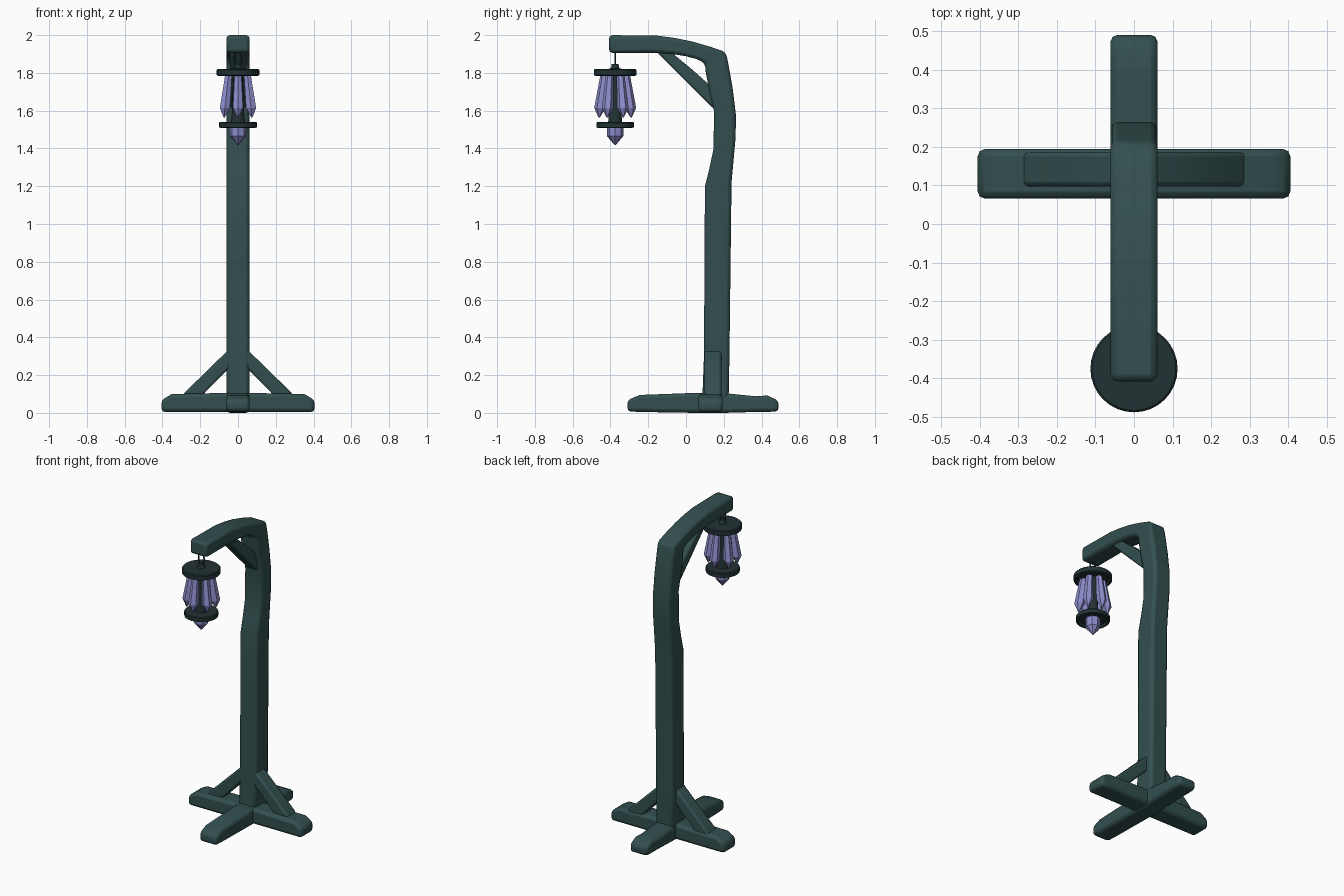
import bpy, bmesh
from math import pi, cos, sin
from mathutils import Vector, Matrix

if "Cube" in bpy.data.objects:
    bpy.data.objects.remove(bpy.data.objects["Cube"])


def material(name, rgb):
    m = bpy.data.materials.new(name)
    m.diffuse_color = (*rgb, 1)
    m.use_nodes = True
    m.node_tree.nodes["Principled BSDF"].inputs["Base Color"].default_value = m.diffuse_color
    return m


WOOD = material("wood", (0.033, 0.078, 0.078))
IRON = material("iron", (0.016, 0.032, 0.035))
CRYSTAL = material("crystal", (0.27, 0.27, 0.62))


def finish(name, bm, mat, smooth=False, bevel=0):
    bmesh.ops.recalc_face_normals(bm, faces=bm.faces)
    me = bpy.data.meshes.new(name)
    bm.to_mesh(me)
    bm.free()
    ob = bpy.data.objects.new(name, me)
    bpy.context.collection.objects.link(ob)
    me.materials.append(mat)
    if bevel:
        b = ob.modifiers.new("bevel", 'BEVEL')
        b.width, b.segments = bevel, 2
        b.limit_method, b.angle_limit = 'ANGLE', 0.8
    if smooth:
        bpy.ops.object.select_all(action='DESELECT')
        ob.select_set(True)
        bpy.context.view_layer.objects.active = ob
        bpy.ops.object.shade_smooth_by_angle(angle=0.7)
    return ob


def skin(bm, rings):
    """Bridge equal rings of points and cap both ends."""
    vs = [[bm.verts.new(p) for p in r] for r in rings]
    n = len(vs[0])
    for a, b in zip(vs, vs[1:]):
        for i in range(n):
            j = (i + 1) % n
            bm.faces.new((a[i], a[j], b[j], b[i]))
    bm.faces.new(vs[0])
    bm.faces.new(vs[-1])


def beam(name, pairs, half, along_x=False, mid=0, bevel=0.018):
    """Beam from (inner, outer) edge pairs in a vertical plane, with a half thickness."""
    def at(p, s):
        return (p[0], mid + s, p[1]) if along_x else (mid + s, p[0], p[1])
    bm = bmesh.new()
    skin(bm, [[at(a, -half), at(a, half), at(b, half), at(b, -half)] for a, b in pairs])
    return finish(name, bm, WOOD, True, bevel)


def lathe(name, profile, sides, mat, centre, smooth=False):
    bm = bmesh.new()
    skin(bm, [[(centre[0] + r * cos(2 * pi * i / sides), centre[1] + r * sin(2 * pi * i / sides), z)
               for i in range(sides)] for r, z in profile])
    return finish(name, bm, mat, smooth)


# Curved post running into the overhanging arm
beam("post_and_arm", [
    ((0.085, 0.04), (0.225, 0.04)), ((0.095, 0.3), (0.23, 0.3)),
    ((0.098, 0.8), (0.236, 0.8)), ((0.1, 1.2), (0.241, 1.22)),
    ((0.125, 1.3), (0.25, 1.32)), ((0.146, 1.4), (0.263, 1.46)),
    ((0.148, 1.6), (0.264, 1.58)), ((0.125, 1.7), (0.247, 1.72)),
    ((0.105, 1.8), (0.222, 1.86)), ((0.1, 1.85), (0.21, 1.91)),
    ((0.06, 1.872), (0.13, 1.938)), ((0.0, 1.888), (0.03, 1.967)),
    ((-0.07, 1.9), (-0.06, 1.985)), ((-0.16, 1.906), (-0.15, 1.997)),
    ((-0.408, 1.906), (-0.408, 2.0))], 0.061)

# Diagonal brace under the arm
beam("arm_brace", [((-0.17, 1.925), (-0.09, 1.935)), ((-0.13, 1.885), (-0.055, 1.89)),
                   ((0.0, 1.755), (0.03, 1.82)), ((0.14, 1.617), (0.12, 1.74)),
                   ((0.18, 1.6), (0.17, 1.7))], 0.042, bevel=0.012)

# Crossed feet with sloping ends
beam("long_foot", [((-0.31, 0.008), (-0.31, 0.068)), ((-0.245, 0.005), (-0.245, 0.095)),
                   ((0.05, 0.0), (0.05, 0.106)), ((0.2, 0.0), (0.2, 0.105)),
                   ((0.37, 0.005), (0.37, 0.088)), ((0.43, 0.005), (0.43, 0.092)),
                   ((0.49, 0.008), (0.49, 0.065))], 0.061)
beam("cross_foot", [((s * x, 0.005), (s * x, z)) for s, x, z in [
    (-1, 0.405, 0.068), (-1, 0.35, 0.1), (-1, 0.1, 0.105),
    (1, 0.1, 0.105), (1, 0.35, 0.1), (1, 0.405, 0.068)]], 0.064, True, 0.13)

# Side braces at the foot of the post
for side, s in (("left", -1), ("right", 1)):
    beam(side + "_foot_brace", [((s * 0.17, 0.06), (s * 0.31, 0.06)),
                                ((s * 0.18, 0.105), (s * 0.28, 0.11)),
                                ((s * 0.06, 0.225), (s * 0.06, 0.325)),
                                ((s * 0.03, 0.25), (s * 0.03, 0.34))],
         0.045, True, 0.142, 0.012)

# Lantern: lathed iron frame
C = (0, -0.375)
lathe("lantern_cap", [(0.09, 1.797), (0.1, 1.783), (0.113, 1.788), (0.113, 1.815),
                      (0.108, 1.82), (0.03, 1.822)], 32, IRON, C, True)
lathe("cap_knob", [(0.028, 1.815), (0.02, 1.832), (0.018, 1.848)], 12, IRON, C, True)
lathe("lantern_core", [(0.035, 1.8), (0.027, 1.75), (0.03, 1.62), (0.038, 1.53)], 12, IRON, C, True)
lathe("lantern_tray", [(0.078, 1.522), (0.088, 1.508), (0.1, 1.512), (0.1, 1.536),
                       (0.095, 1.541), (0.03, 1.541)], 32, IRON, C, True)

# Hanging link
bm = bmesh.new()
R, r, n, m = 0.02, 0.005, 20, 6
ring = [[bm.verts.new((C[0] + (R + r * cos(b)) * cos(a), C[1] + r * sin(b),
                       1.877 + 2.0 * (R + r * cos(b)) * sin(a)))
         for b in (2 * pi * j / m for j in range(m))] for a in (2 * pi * i / n for i in range(n))]
for i in range(n):
    for j in range(m):
        k, l = (i + 1) % n, (j + 1) % m
        bm.faces.new((ring[i][j], ring[k][j], ring[k][l], ring[i][l]))
finish("hanging_link", bm, IRON, True)

# Six faceted crystals leaning outward around the core
for i in range(6):
    bm = bmesh.new()
    rings = []
    for out, z, rad in [(0.058, 1.785, 0.021), (0.08, 1.615, 0.031), (0.085, 1.563, 0.003)]:
        rings.append([Vector((out + rad * cos(t), rad * sin(t), z))
                      for t in (pi / 3 * k for k in range(6))])
    skin(bm, rings)
    bm.transform(Matrix.Translation((C[0], C[1], 0)) @ Matrix.Rotation(pi / 3 * i - pi / 2, 4, 'Z'))
    finish("crystal_%d" % (i + 1), bm, CRYSTAL)

# Pendant crystal below the tray
lathe("pendant_crystal", [(0.045, 1.525), (0.043, 1.465), (0.003, 1.418)], 8, CRYSTAL, C)
